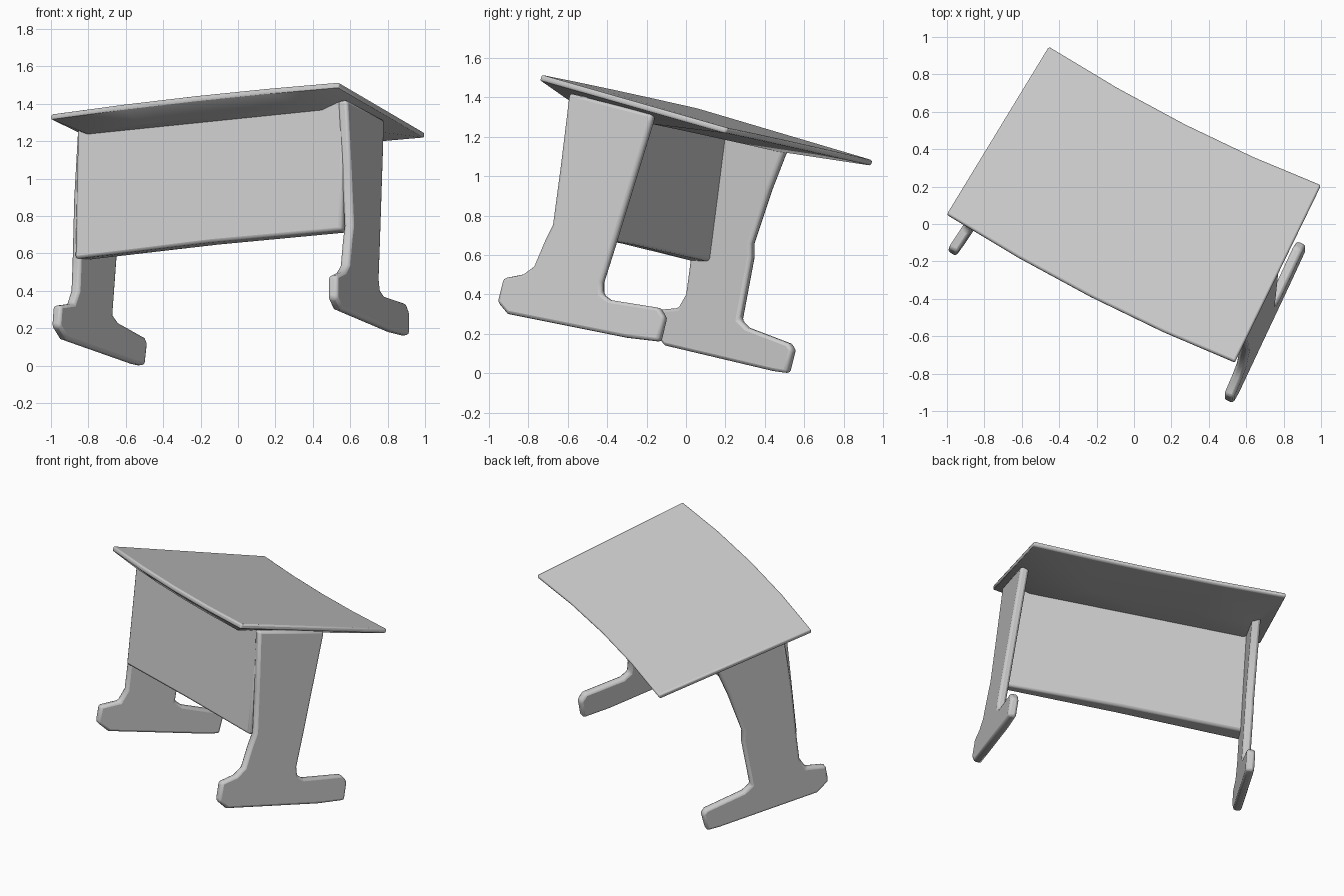
import bpy
import bmesh
from mathutils import Vector

cube = bpy.data.objects.get("Cube")
if cube:
    bpy.data.objects.remove(cube, do_unlink=True)

GREY = (0.6, 0.6, 0.6, 1.0)
mat = bpy.data.materials.new("light grey")
mat.use_nodes = True
mat.diffuse_color = GREY
mat.node_tree.nodes["Principled BSDF"].inputs["Base Color"].default_value = GREY


def loft(name, rings, bevel):
    """Closed solid through matching outlines, with softly rounded edges."""
    bm = bmesh.new()
    loops = [[bm.verts.new(p) for p in ring] for ring in rings]
    bm.faces.new(loops[0])
    bm.faces.new(loops[-1][::-1])
    n = len(loops[0])
    for upper, lower in zip(loops, loops[1:]):
        for i in range(n):
            j = (i + 1) % n
            bm.faces.new((upper[i], lower[i], lower[j], upper[j]))
    bmesh.ops.recalc_face_normals(bm, faces=bm.faces)
    mesh = bpy.data.meshes.new(name)
    bm.to_mesh(mesh)
    bm.free()
    mesh.materials.append(mat)
    obj = bpy.data.objects.new(name, mesh)
    bpy.context.collection.objects.link(obj)
    mod = obj.modifiers.new("rounded edges", 'BEVEL')
    mod.width = bevel
    mod.segments = 2
    mod.limit_method = 'ANGLE'
    mod.angle_limit = 0.8
    bpy.ops.object.select_all(action='DESELECT')
    obj.select_set(True)
    bpy.context.view_layer.objects.active = obj
    bpy.ops.object.shade_smooth_by_angle(angle=0.7)


def leg(name, profile, origin, slope_y, slope_z, thickness):
    """Leg and foot cut from one board; x follows a sloping plane over (y, z)."""
    ox, oy, oz = origin
    outline = [Vector((ox + slope_y * (y - oy) + slope_z * (z - oz), y, z))
               for y, z in profile]
    half = Vector((1, -slope_y, -slope_z)).normalized() * thickness / 2
    loft(name, [[p + half for p in outline], [p - half for p in outline]], 0.016)


# Desktop: slightly bowed, flat above, thin at the rim, thicker over the legs
corners = [Vector(c) for c in ((-1.0, 0.055, 1.345), (0.54, -0.735, 1.515),
                               (1.0, 0.21, 1.245), (-0.455, 0.95, 1.08))]
normal = Vector((0.028, 0.27, 0.96))
bow = Vector((0, -0.045, 0.0126))


def top_ring(s0, s1, t0, t1, drop):
    """Outline of part of the desktop, lowered by drop."""
    steps = [s0 + (s1 - s0) * i / 4 for i in range(5)]
    ring = []
    for s, t in [(s, t0) for s in steps] + [(s, t1) for s in reversed(steps)]:
        front = corners[0].lerp(corners[1], s)
        back = corners[3].lerp(corners[2], s)
        ring.append(front.lerp(back, t) + bow * 4 * s * (1 - s) - normal * drop)
    return ring


loft("desktop", [top_ring(0, 1, 0, 1, 0.0), top_ring(0, 1, 0, 1, 0.028),
                 top_ring(0.08, 0.89, 0.10, 0.55, 0.092)], 0.01)

# Front panel between the legs, thicker toward the model's right
loft("front_panel", [
    [Vector(p) for p in ((-0.875, 0.02, 0.57), (-0.15, -0.34, 0.66), (0.55, -0.67, 0.725),
                         (0.57, -0.58, 1.42), (-0.86, 0.11, 1.27))],
    [Vector(p) for p in ((-0.80, 0.13, 0.565), (-0.10, -0.23, 0.645), (0.60, -0.60, 0.71),
                         (0.62, -0.50, 1.40), (-0.80, 0.23, 1.25))]], 0.016)

# Leg with foot on the model's left (+x)
leg("left_leg",
    [(-0.95, 0.36), (-0.92, 0.48), (-0.82, 0.50), (-0.765, 0.54), (-0.71, 0.67),
     (-0.67, 0.75), (-0.63, 1.05), (-0.585, 1.42), (-0.16, 1.31), (-0.17, 1.27),
     (-0.36, 0.65), (-0.42, 0.46), (-0.42, 0.40), (-0.38, 0.37), (-0.13, 0.33),
     (-0.10, 0.28), (-0.13, 0.16), (-0.30, 0.18), (-0.90, 0.30)],
    (0.505, -0.94, 0.40), 0.45, -0.105, 0.055)

# Leg with foot on the model's right (-x)
leg("right_leg",
    [(-0.16, 0.21), (-0.14, 0.32), (-0.03, 0.33), (0.01, 0.40), (0.03, 0.55),
     (0.07, 0.90), (0.13, 1.27), (0.52, 1.15), (0.50, 1.11), (0.43, 0.93),
     (0.34, 0.66), (0.34, 0.59), (0.28, 0.27), (0.32, 0.23), (0.53, 0.15), (0.55, 0.12),
     (0.52, 0.0), (0.45, 0.01), (-0.10, 0.14)],
    (-0.965, -0.14, 0.25), 0.66, -0.05, 0.055)
